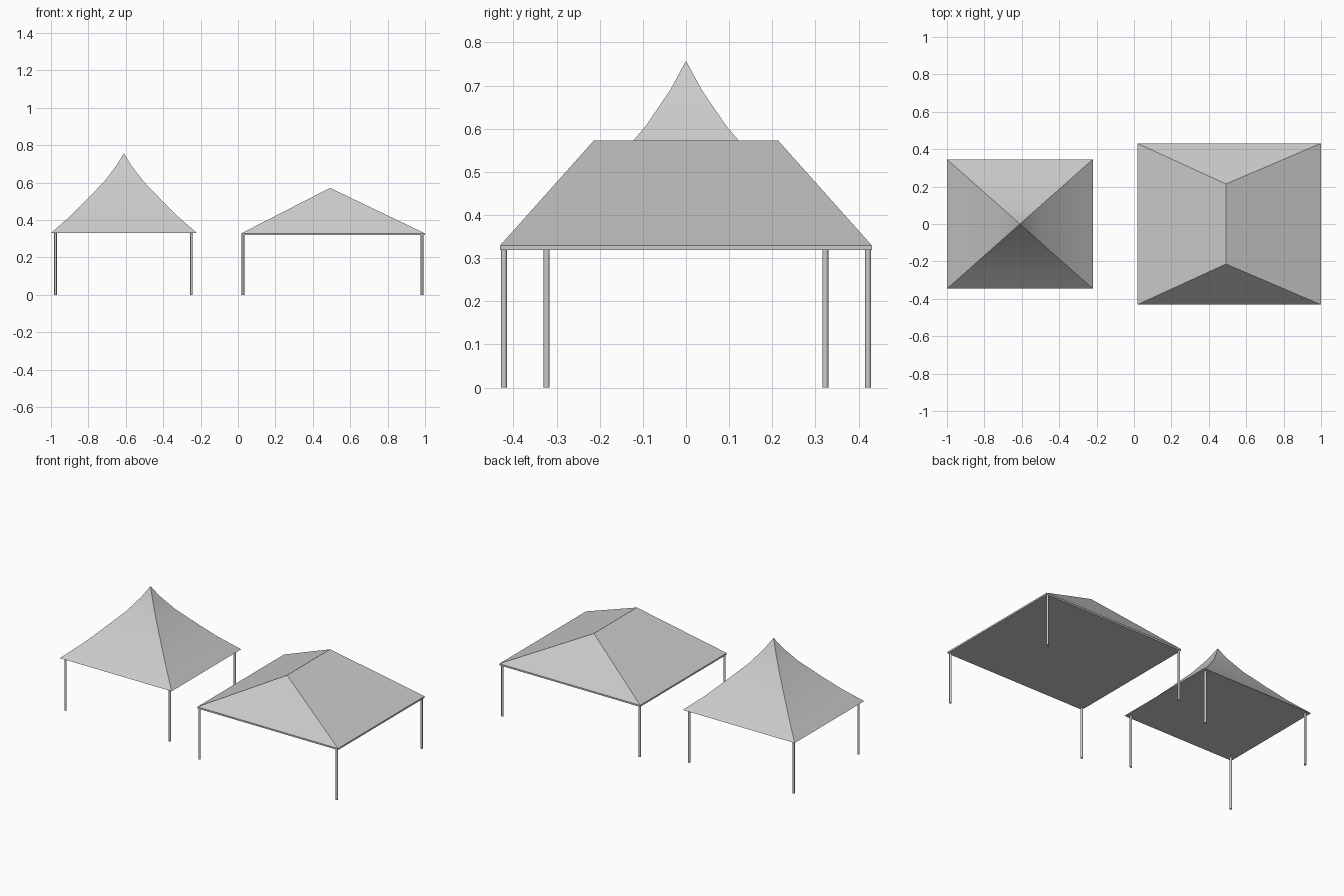
import bpy, bmesh, math

if "Cube" in bpy.data.objects:
    bpy.data.objects.remove(bpy.data.objects["Cube"])


def make_object(name, verts, faces, smooth=False):
    mesh = bpy.data.meshes.new(name)
    mesh.from_pydata(verts, [], faces)
    bm = bmesh.new()
    bm.from_mesh(mesh)
    bmesh.ops.recalc_face_normals(bm, faces=bm.faces)
    bm.to_mesh(mesh)
    bm.free()
    obj = bpy.data.objects.new(name, mesh)
    bpy.context.collection.objects.link(obj)
    if smooth:
        bpy.context.view_layer.objects.active = obj
        obj.select_set(True)
        bpy.ops.object.shade_smooth_by_angle(angle=math.radians(30))
        obj.select_set(False)
    return obj


def rectangle(x0, x1, y, z):
    return [(x0, -y, z), (x1, -y, z), (x1, y, z), (x0, y, z)]


def side_faces(a, b):
    return [(a + i, a + (i + 1) % 4, b + (i + 1) % 4, b + i) for i in range(4)]


def posts(prefix, xs, y, top, radius=0.007):
    for x, side in zip(xs, ("left", "right")):
        for sy, end in ((-1, "front"), (1, "back")):
            bpy.ops.mesh.primitive_cylinder_add(
                vertices=12, radius=radius, depth=top, location=(x, sy * y, top / 2))
            obj = bpy.context.object
            obj.name = f"{prefix}_{end}_{side}_post"
            bpy.ops.object.shade_smooth_by_angle(angle=math.radians(40))
            obj.select_set(False)


# Peaked canopy: concave four-sided roof, (fraction of half width, height)
cx, hx, hy = -0.61, 0.39, 0.346
profile = [(1, 0.331), (0.74, 0.419), (0.515, 0.507), (0.27, 0.606), (0.105, 0.69)]
verts = []
for f, z in profile:
    verts += rectangle(cx - hx * f, cx + hx * f, hy * f, z)
faces = [(0, 1, 2, 3)]
for r in range(len(profile) - 1):
    faces += side_faces(4 * r, 4 * r + 4)
last = 4 * (len(profile) - 1)
apex = len(verts)
verts.append((cx, 0, 0.757))
faces += [(last + i, last + (i + 1) % 4, apex) for i in range(4)]
make_object("peaked_canopy_roof", verts, faces, smooth=True)
posts("peaked_canopy", (-0.976, -0.249), 0.323, 0.333)

# Hipped canopy: fascia band, flat ceiling and ridged roof
x0, x1, y, ridge_x, ridge_y = 0.018, 0.999, 0.431, 0.492, 0.214
verts = rectangle(x0, x1, y, 0.319) + rectangle(x0, x1, y, 0.329)
verts += [(ridge_x, -ridge_y, 0.572), (ridge_x, ridge_y, 0.572)]
faces = [(0, 1, 2, 3)] + side_faces(0, 4)
faces += [(4, 5, 8), (5, 6, 9, 8), (6, 7, 9), (7, 4, 8, 9)]
make_object("hipped_canopy_roof", verts, faces)
posts("hipped_canopy", (0.027, 0.984), 0.422, 0.32)
